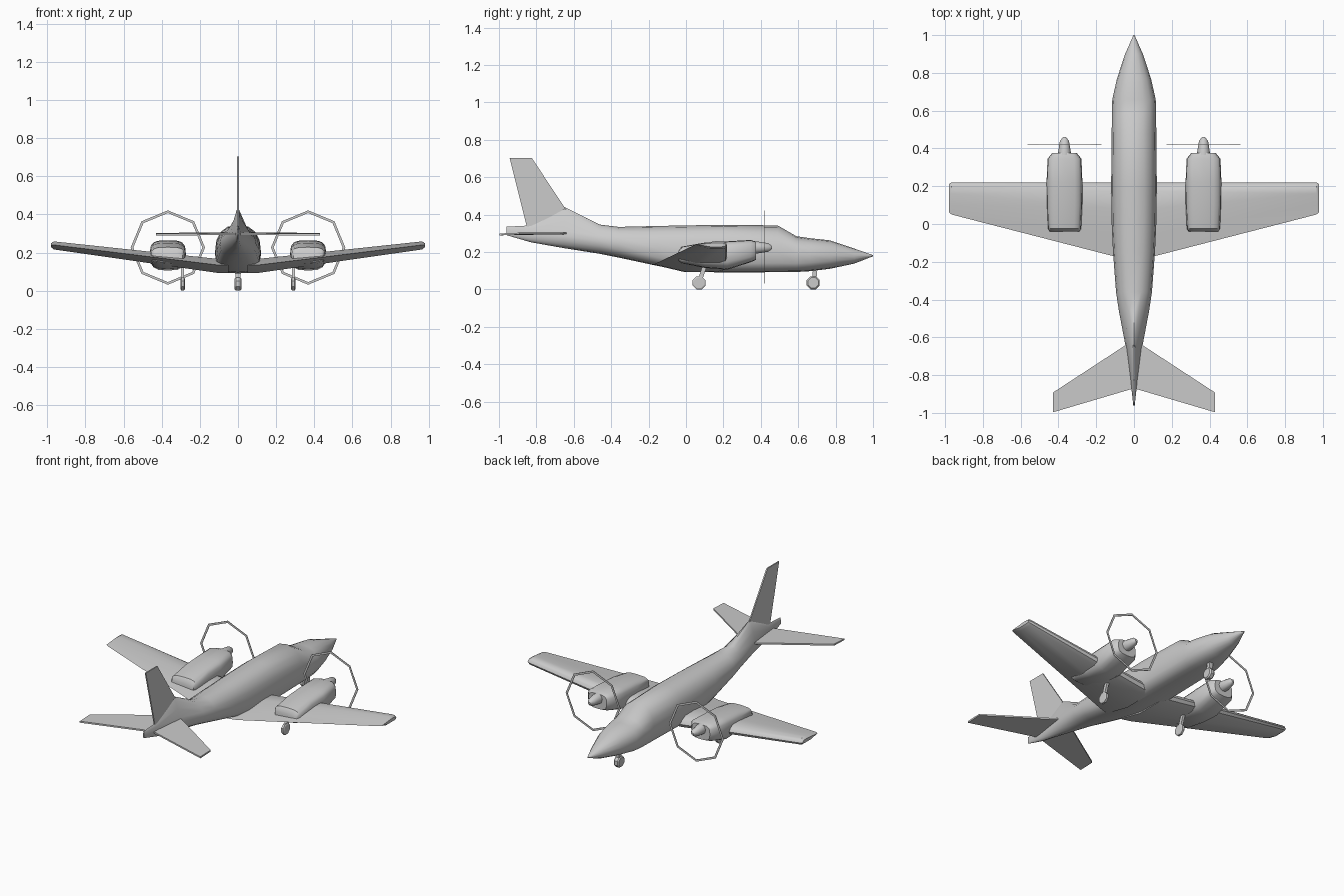
import bpy, bmesh, math
from mathutils import Vector

if "Cube" in bpy.data.objects:
    bpy.data.objects.remove(bpy.data.objects["Cube"])


def finish(name, bm, smooth=40):
    bmesh.ops.remove_doubles(bm, verts=bm.verts, dist=1e-5)
    bmesh.ops.recalc_face_normals(bm, faces=bm.faces)
    me = bpy.data.meshes.new(name)
    bm.to_mesh(me)
    bm.free()
    ob = bpy.data.objects.new(name, me)
    bpy.context.collection.objects.link(ob)
    if smooth:
        bpy.context.view_layer.objects.active = ob
        ob.select_set(True)
        bpy.ops.object.shade_smooth_by_angle(angle=math.radians(smooth))
        ob.select_set(False)
    return ob


def loft(name, rings, smooth=40):
    bm = bmesh.new()
    vs = [[bm.verts.new(p) for p in r] for r in rings]
    n = len(rings[0])
    for a, b in zip(vs, vs[1:]):
        for i in range(n):
            bm.faces.new((a[i], a[(i + 1) % n], b[(i + 1) % n], b[i]))
    bm.faces.new(vs[0])
    bm.faces.new(vs[-1])
    return finish(name, bm, smooth)


def section(y, hw, zb, zm, zt, nb=2.5, nt=2.5, x=0, n=16):
    """Superellipse ring with separate lower and upper halves."""
    ring = []
    for i in range(n):
        a = 2 * math.pi * i / n
        c, s = math.cos(a), math.sin(a)
        e = 2 / (nt if s >= 0 else nb)
        h = (zt - zm) if s >= 0 else (zm - zb)
        ring.append((x + math.copysign(abs(c) ** e, c) * hw, y,
                     zm + math.copysign(abs(s) ** e, s) * h))
    return ring


def plate(name, pts, offset):
    """Flat polygon extruded symmetrically along offset."""
    o = Vector(offset)
    return loft(name, [[Vector(p) - o for p in pts], [Vector(p) + o for p in pts]], 0)


# Fuselage, from pointed nose to tail with the dorsal ridge
body = [
    (1.00, .003, .177, .180, .183, 2, 2),
    (.90, .047, .138, .178, .218, 2, 2),
    (.77, .090, .110, .180, .262, 2.2, 2.2),
    (.66, .115, .097, .185, .274, 2.7, 2.2),
    (.59, .117, .093, .190, .284, 3, 2.2),
    (.49, .118, .092, .200, .342, 3.2, 2.2),
    (.20, .121, .090, .200, .345, 3.4, 2.4),
    (.00, .118, .096, .200, .342, 3.2, 2.4),
    (-.15, .111, .125, .215, .339, 2.8, 2.3),
    (-.36, .095, .170, .245, .334, 2.3, 2.1),
    (-.46, .080, .190, .260, .346, 2.1, 1.7),
    (-.65, .044, .220, .285, .440, 2, 1.1),
    (-.83, .018, .252, .292, .342, 2, 1.5),
    (-.96, .004, .290, .300, .335, 2, 2),
]
loft("fuselage", [section(*b) for b in body])

# Vertical fin
plate("tail_fin", [(0, -.60, .36), (0, -.65, .44), (0, -.825, .703), (0, -.943, .703),
                   (0, -.85, .33), (0, -.80, .30)], (.004, 0, 0))

# Wing section: fraction of chord from the leading edge, fraction of thickness
airfoil = [(0, .45), (.03, .75), (.12, 1), (.35, 1), (.7, .78), (1, .57),
           (.97, .53), (.55, .02), (.12, .04), (.03, .18)]
# Stations: x, leading y, chord, bottom z, thickness
stations = [(.05, .22, .405, .090, .078), (.11, .22, .39, .092, .075),
            (.965, .22, .170, .215, .043), (.980, .212, .150, .227, .022)]
# Nacelle: y, half width, bottom, middle, top
nacelle = [(-.04, .078, .150, .180, .205), (-.025, .088, .140, .180, .228),
           (.10, .094, .115, .185, .250), (.22, .095, .105, .190, .257),
           (.345, .090, .145, .205, .264), (.375, .065, .158, .205, .255)]
spinner = [(.36, .036), (.385, .033), (.44, .024), (.46, .008)]

for side, s in (("left", -1), ("right", 1)):
    loft(side + "_wing", [[(s * x, y - f * c, z + t * h) for f, t in airfoil]
                          for x, y, c, z, h in stations], 35)
    plate(side + "_tailplane", [(0, -.62, .300), (s * .035, -.635, .300), (s * .43, -.893, .298),
                                (s * .43, -.997, .294), (0, -.87, .297)], (0, 0, .005))
    cx = s * .368
    loft(side + "_engine_nacelle",
         [section(y, w, b, m, t, 3, 3.5, cx) for y, w, b, m, t in nacelle])
    loft(side + "_spinner",
         [section(y, r, .224 - r, .224, .224 + r, 2, 2, cx, 10) for y, r in spinner])

    # Octagonal propeller ring: square section swept around the hub
    bm = bmesh.new()
    prof = [(.195, .4185), (.195, .4215), (.181, .4215), (.181, .4185)]
    rows = [[bm.verts.new((cx + r * math.cos(a), y, .226 + r * math.sin(a))) for r, y in prof]
            for a in (i * math.pi / 4 for i in range(8))]
    for i in range(8):
        a, b = rows[i], rows[(i + 1) % 8]
        for j in range(4):
            k = (j + 1) % 4
            bm.faces.new((a[j], a[k], b[k], b[j]))
    finish(side + "_propeller_ring", bm, 0)


def gear(name, x, y, hw, top):
    """Octagonal wheel with a raked strut."""
    def ring(px, r):
        return [(px, y + r * math.cos(a), .035 + r * math.sin(a))
                for a in (math.pi / 8 + i * math.pi / 4 for i in range(8))]
    loft(name + "_wheel", [ring(x - hw, .030), ring(x - hw * .6, .0375),
                           ring(x + hw * .6, .0375), ring(x + hw, .030)], 30)
    w = hw * .7
    def square(cy, z):
        return [(x - w, cy - .012, z), (x + w, cy - .012, z),
                (x + w, cy + .012, z), (x - w, cy + .012, z)]
    loft(name + "_strut", [square(y + .005, .05), square(y + .035 if x else y + .012, top)], 0)


# Landing gear
gear("left_main", -.29, .07, .011, .14)
gear("right_main", .29, .07, .011, .14)
gear("nose", 0, .68, .018, .12)
